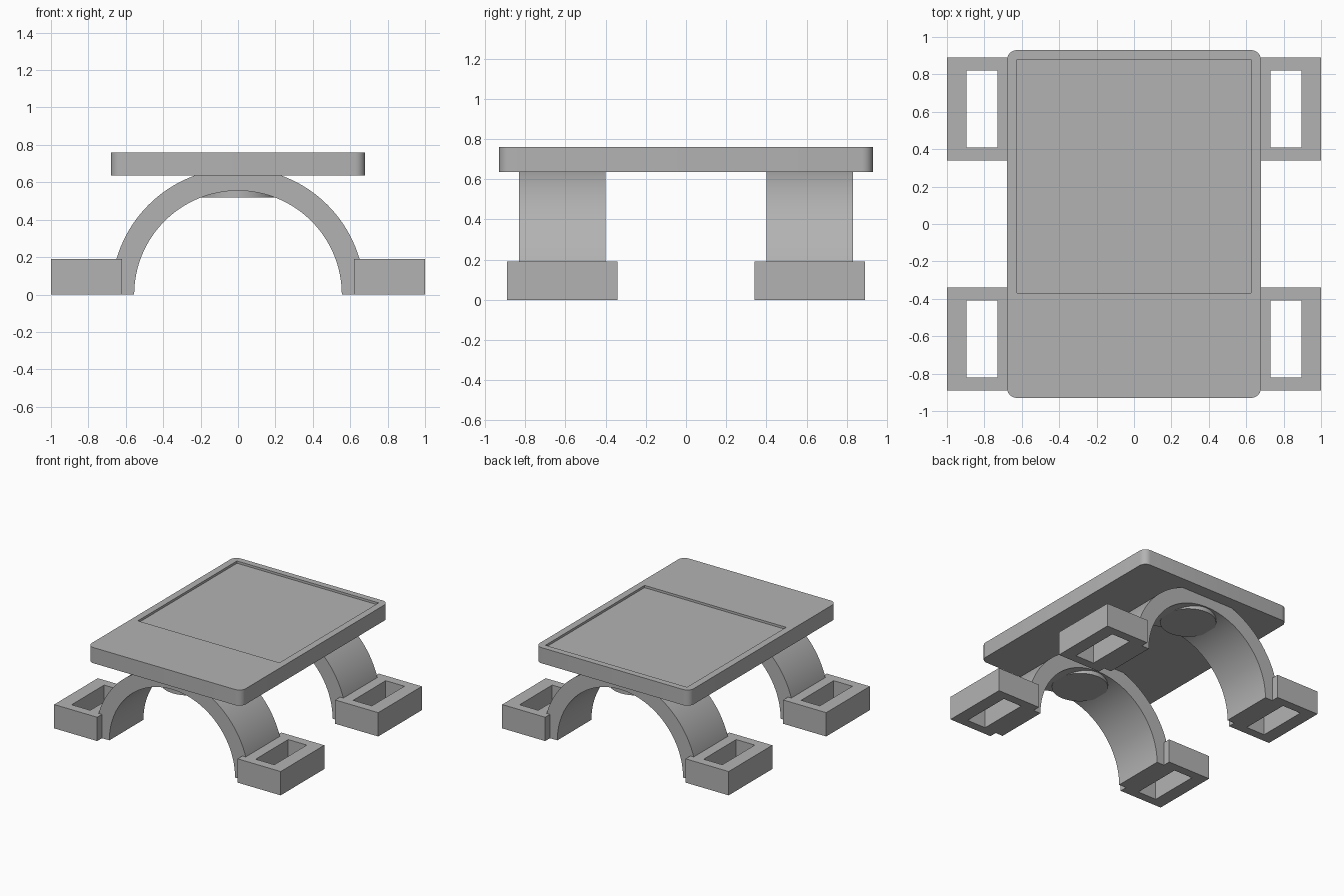
import bpy, bmesh
from math import sin, cos, pi, radians

if "Cube" in bpy.data.objects:
    bpy.data.objects.remove(bpy.data.objects["Cube"])

GREY = (0.45, 0.45, 0.45, 1)
mat = bpy.data.materials.new("plain_grey")
mat.use_nodes = True
mat.diffuse_color = GREY
mat.node_tree.nodes["Principled BSDF"].inputs["Base Color"].default_value = GREY


def finish(name, bm, smooth=False):
    bmesh.ops.recalc_face_normals(bm, faces=bm.faces)
    mesh = bpy.data.meshes.new(name)
    bm.to_mesh(mesh)
    bm.free()
    mesh.materials.append(mat)
    obj = bpy.data.objects.new(name, mesh)
    bpy.context.collection.objects.link(obj)
    if smooth:
        bpy.ops.object.select_all(action="DESELECT")
        obj.select_set(True)
        bpy.context.view_layer.objects.active = obj
        bpy.ops.object.shade_smooth_by_angle(angle=radians(30))
    return obj


def box(x, y, z):
    """Box from (low, high) ranges."""
    bm = bmesh.new()
    bmesh.ops.create_cube(bm, size=1)
    for v in bm.verts:
        v.co = [r[0] if c < 0 else r[1] for c, r in zip(v.co, (x, y, z))]
    return bm


def cut(obj, cutter):
    mod = obj.modifiers.new("cut", "BOOLEAN")
    mod.object = cutter
    mod.solver = "EXACT"
    cutter.hide_render = True
    cutter.hide_set(True)
    cutter.display_type = "WIRE"
    bpy.context.view_layer.objects.active = obj
    bpy.ops.object.modifier_apply(modifier=mod.name)
    bpy.data.objects.remove(cutter)


# Table top: rounded corners and a shallow tray
bm = box((-0.68, 0.68), (-0.93, 0.93), (0.635, 0.76))
corners = [e for e in bm.edges if abs(e.verts[0].co.z - e.verts[1].co.z) > 0.1]
bmesh.ops.bevel(bm, geom=corners, offset=0.055, segments=6, profile=0.5, affect="EDGES")
top = finish("table_top", bm, True)
cut(top, finish("tray_cutter", box((-0.625, 0.625), (-0.37, 0.88), (0.742, 0.9))))


def arch(name, y0, y1, r_in=0.555, r_out=0.677, steps=64):
    """Half ring standing on the ground, extruded along y."""
    bm = bmesh.new()
    rows = []
    for i in range(steps + 1):
        a = pi * i / steps
        rows.append([bm.verts.new((r * cos(a), y, r * sin(a)))
                     for r, y in ((r_in, y0), (r_out, y0), (r_out, y1), (r_in, y1))])
    for p, q in zip(rows, rows[1:]):
        for k in range(4):
            n = (k + 1) % 4
            bm.faces.new((p[k], p[n], q[n], q[k]))
    bm.faces.new(rows[0])
    bm.faces.new(rows[-1])
    return finish(name, bm, True)


def foot(name, sx, sy):
    """Rectangular frame with an open slot."""
    def span(s, a, b):
        return sorted((s * a, s * b))
    obj = finish(name, box(span(sx, 0.62, 1), span(sy, 0.34, 0.89), (0, 0.19)))
    cut(obj, finish("slot_cutter", box(span(sx, 0.73, 0.895), span(sy, 0.41, 0.82), (-0.1, 0.3))))


for end, sy in (("front", -1), ("back", 1)):
    arch(end + "_arch", *sorted((sy * 0.40, sy * 0.83)))
    # Round boss under the crown of the arch
    bm = bmesh.new()
    bmesh.ops.create_cone(bm, cap_ends=True, segments=48, radius1=0.205, radius2=0.205, depth=0.13)
    bmesh.ops.translate(bm, verts=bm.verts, vec=(0, sy * 0.615, 0.585))
    finish(end + "_boss", bm, True)
    for side, sx in (("left", 1), ("right", -1)):
        foot(f"{end}_{side}_foot", sx, sy)
